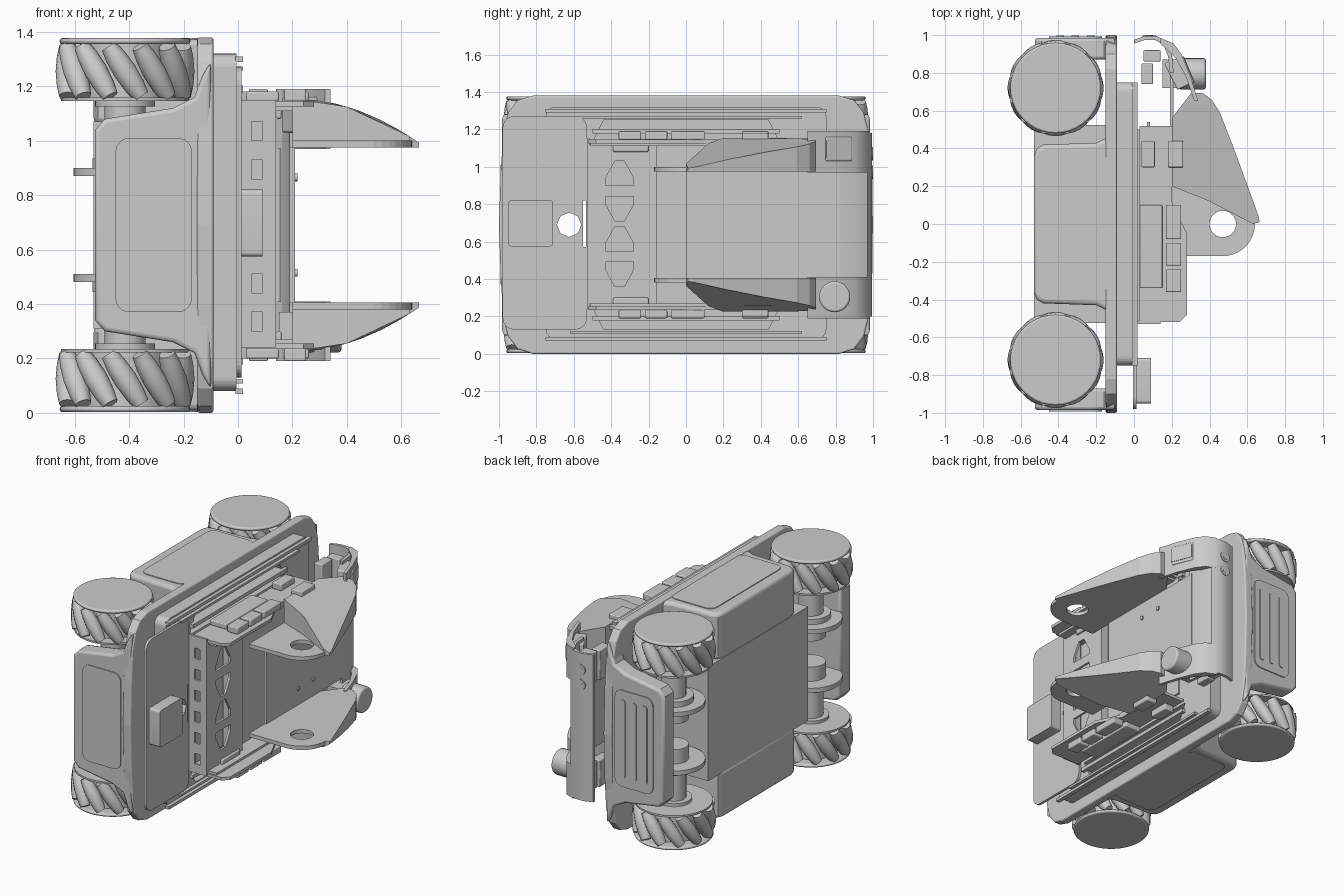
import bpy, bmesh, math
from mathutils import Matrix, Vector

if "Cube" in bpy.data.objects:
    bpy.data.objects.remove(bpy.data.objects["Cube"])

grey = bpy.data.materials.new("plain_grey")
grey.use_nodes = True
GREY = (0.6, 0.6, 0.6, 1)
grey.diffuse_color = GREY
grey.node_tree.nodes["Principled BSDF"].inputs["Base Color"].default_value = GREY
MID = 0.69          # mirror plane height
SIDES = ((1, "upper"), (-1, "lower"))


def finish(name, bm, bevel=0, segs=3):
    bmesh.ops.recalc_face_normals(bm, faces=bm.faces)
    me = bpy.data.meshes.new(name)
    bm.to_mesh(me)
    bm.free()
    me.materials.append(grey)
    ob = bpy.data.objects.new(name, me)
    bpy.context.collection.objects.link(ob)
    bpy.context.view_layer.objects.active = ob
    bpy.ops.object.select_all(action='DESELECT')
    ob.select_set(True)
    bpy.ops.object.shade_smooth_by_angle(angle=math.radians(35))
    if bevel:
        m = ob.modifiers.new("Bevel", 'BEVEL')
        m.width, m.segments, m.limit_method = bevel, segs, 'ANGLE'
        m.angle_limit = math.radians(50)
    return ob


def prism(name, pts, axis, a, b, bevel=0, inset=None):
    """Extrude a 2D outline along an axis; a and b may be functions of the outline point."""
    put = {'x': lambda p, t: (t, *p), 'y': lambda p, t: (p[0], t, p[1]), 'z': lambda p, t: (*p, t)}[axis]
    val = lambda f, p: f(p) if callable(f) else f
    bm = bmesh.new()
    lo = [bm.verts.new(put(p, val(a, p))) for p in pts]
    hi = [bm.verts.new(put(p, val(b, p))) for p in pts]
    bm.faces.new(lo)
    cap = bm.faces.new(hi)
    for i in range(len(pts)):
        j = (i + 1) % len(pts)
        bm.faces.new((lo[i], lo[j], hi[j], hi[i]))
    bmesh.ops.recalc_face_normals(bm, faces=bm.faces)
    if inset:
        bmesh.ops.inset_individual(bm, faces=[cap], thickness=inset, depth=0)
        bmesh.ops.inset_individual(bm, faces=[cap], thickness=0.008, depth=-0.012)
    return finish(name, bm, bevel)


def box(name, x, y, z, bevel=0):
    return prism(name, [(x[0], y[0]), (x[1], y[0]), (x[1], y[1]), (x[0], y[1])], 'z', z[0], z[1], bevel)


def cyl(name, centre, r, depth, axis='z', r2=None, n=40, bevel=0):
    bm = bmesh.new()
    rot = {'z': Matrix(), 'x': Matrix.Rotation(math.pi / 2, 4, 'Y'), 'y': Matrix.Rotation(-math.pi / 2, 4, 'X')}[axis]
    bmesh.ops.create_cone(bm, cap_ends=True, segments=n, radius1=r, radius2=r if r2 is None else r2,
                          depth=depth, matrix=Matrix.Translation(centre) @ rot)
    return finish(name, bm, bevel)


def rounded(y, z, r, n=6):
    """Rounded rectangle outline."""
    c = [(y[1] - r, z[1] - r), (y[0] + r, z[1] - r), (y[0] + r, z[0] + r), (y[1] - r, z[0] + r)]
    return [(cx + r * math.cos((k + i / n) * math.pi / 2), cy + r * math.sin((k + i / n) * math.pi / 2))
            for k, (cx, cy) in enumerate(c) for i in range(n + 1)]


def cut(ob, *cutters):
    ob.data.shade_flat()
    for c in cutters:
        c.data.shade_flat()
        c.hide_render = True
        c.hide_set(True)
        c.display_type = 'WIRE'
        m = ob.modifiers.new("Cut", 'BOOLEAN')
        m.operation, m.object, m.solver = 'DIFFERENCE', c, 'EXACT'


# Mecanum wheels with barrel rollers
def roller_mesh(wx, wy, wz):
    bm = bmesh.new()
    n, segs, half = 12, 12, 0.11
    for k in range(n):
        place = (Matrix.Translation((wx, wy, wz)) @ Matrix.Rotation(2 * math.pi * k / n, 4, 'Z')
                 @ Matrix.Translation((0.212, 0, 0)) @ Matrix.Rotation(math.radians(33), 4, 'X'))
        rings = []
        for t in (-1, -0.6, 0, 0.6, 1):
            r = 0.043 - 0.013 * t * t
            rings.append([bm.verts.new(place @ Vector((r * math.cos(2 * math.pi * i / segs),
                          r * math.sin(2 * math.pi * i / segs), t * half))) for i in range(segs)])
        for r0, r1 in zip(rings, rings[1:]):
            for i in range(segs):
                j = (i + 1) % segs
                bm.faces.new((r0[i], r0[j], r1[j], r1[i]))
        bm.faces.new(rings[0])
        bm.faces.new(rings[-1])
    return bm


WX = -0.415
for s, side in SIDES:
    for e, end in ((-1, "front"), (1, "back")):
        tag, y = f"{end}_{side}", 0.72 * e
        at = lambda d: (WX, y, MID + s * d)
        finish(f"wheel_rollers_{tag}", roller_mesh(WX, y, MID + s * 0.565))
        cyl(f"wheel_hub_{tag}", at(0.565), 0.165, 0.2)
        cyl(f"wheel_inner_disc_{tag}", at(0.462), 0.235, 0.012)
        cyl(f"wheel_cap_{tag}", at(0.676), 0.24, 0.022, bevel=0.01)
        cyl(f"axle_tube_{tag}", at(0.33), 0.075, 0.26)
        cyl(f"axle_flange_{tag}", at(0.445), 0.11, 0.02)
        cyl(f"motor_flange_{tag}", at(0.195), 0.19, 0.03)
        cyl(f"motor_step_{tag}", at(0.225), 0.12, 0.04)
        cyl(f"motor_{tag}", at(0.135), 0.09, 0.1)

# Lower body: belly, side pods and end bumpers
box("belly", (-0.53, -0.1), (-0.525, 0.525), (0.31, 1.07))
pod = [(-0.53, -0.36), (-0.515, -0.4), (-0.48, -0.42), (-0.2, -0.43), (-0.14, -0.46), (-0.1, -0.5)]
pod += [(x, -y) for x, y in reversed(pod)]
for s, side in SIDES:
    prism(f"side_pod_{side}", pod, 'z', MID + s * 0.37, MID + s * 0.682, 0.025)
    prism(f"side_pod_pad_{side}", rounded((-0.46, -0.14), (-0.37, 0.38), 0.05), 'z', MID + s * 0.67, MID + s * 0.687)
half = [(-0.1, 0.6), (-0.13, 0.55), (-0.16, 0.47), (-0.24, 0.43), (-0.49, 0.39), (-0.525, 0.35)]
bumper = [(x, MID + d) for x, d in half] + [(x, MID - d) for x, d in reversed(half)]
for e, end in ((-1, "front"), (1, "back")):
    prism(f"{end}_bumper", bumper, 'y', e * 0.87, e * 0.985, 0.025)
    prism(f"{end}_bumper_panel", rounded((-0.45, -0.17), (0.37, 1.01), 0.05), 'y', e * 0.98, e * 0.992)
for i in range(3):
    x = -0.39 + i * 0.08
    prism(f"bumper_rib_{i}", rounded((x - 0.02, x + 0.02), (0.43, 0.95), 0.018), 'y', 0.985, 0.998)

# Deck with its through hole, slot and side troughs
cable_hole = cyl("cable_hole_cutter", (0, -0.625, MID), 0.065, 1, 'x', n=8)
slot = box("slot_cutter", (-0.5, 0.5), (-0.55, -0.535), (0.57, 0.82))
troughs = [prism(f"trough_cutter_{side}", [(y, MID + s * d) for y, d in ((-0.5, 0.44), (0.5, 0.44), (0.44, 0.56), (-0.44, 0.56))],
                 'x', -0.08, 0.1) for s, side in SIDES]
edge = [(0.82, 0.69), (0.9, 0.665), (0.95, 0.6), (0.975, 0.5), (0.99, 0.3), (1, 0)]
quarter = edge + [(y, -d) for y, d in reversed(edge[:-1])]
outline = [(y, MID + d) for y, d in quarter] + [(-y, MID + d) for y, d in reversed(quarter)]
deck = prism("deck_rim", outline, 'x', -0.15, -0.09, 0.01)
slab = prism("deck_slab", rounded((-0.75, 0.75), (0.08, 1.32), 0.05), 'x', -0.1, -0.005)
cover = prism("front_cover", rounded((-0.98, -0.53), (0.13, 1.27), 0.06), 'x', -0.005, 0.012)
for ob in (deck, slab, cover):
    cut(ob, cable_hole, slot)
cut(slab, *troughs)
prism("front_sensor_box", rounded((-0.95, -0.71), (0.575, 0.82), 0.015), 'x', 0.012, 0.09)

# Inner frame with triangular cutouts
plate = box("frame_top", (0.125, 0.14), (-0.53, -0.16), (0.27, 1.12))
for i, z in enumerate((0.43, 0.61, 0.78, 0.96)):
    f = 1 if i % 2 else -1
    tri = [(-0.43, z - f * 0.06), (-0.43, z - f * 0.02), (-0.38, z + f * 0.07), (-0.33, z + f * 0.07),
           (-0.28, z - f * 0.02), (-0.28, z - f * 0.06)]
    cut(plate, prism(f"triangle_cutter_{i}", tri, 'x', 0.08, 0.2))
face = box("frame_front", (0.01, 0.14), (-0.53, -0.515), (0.24, 1.15))
for i in range(6):
    cut(face, box(f"frame_slot_cutter_{i}", (0.05, 0.09), (-0.6, -0.51), (0.3 + i * 0.14, 0.37 + i * 0.14)))
box("frame_cross_wall", (0.01, 0.14), (-0.17, -0.155), (0.27, 1.12))
box("frame_rear_plate", (0.07, 0.085), (-0.16, 0.54), (0.27, 1.12))

for s, side in SIDES:
    zz = lambda a, b: sorted((MID + s * a, MID + s * b))
    box(f"frame_wall_{side}", (0.01, 0.2), (-0.51, 0.5), zz(0.42, 0.435))
    # Side trays and modules
    tray = [(0.03, -0.52), (0.24, -0.52), (0.28, -0.48), (0.28, -0.05), (0.2, 0.12), (0.2, 0.52), (0.03, 0.52)]
    prism(f"side_tray_{side}", tray, 'z', MID + s * 0.435, MID + s * 0.455)
    for i, (x0, x1, y0, y1, h) in enumerate(((0.03, 0.15, -0.34, 0.1, 0.49), (0.17, 0.25, -0.36, -0.24, 0.5),
                                             (0.17, 0.25, -0.22, -0.1, 0.5), (0.17, 0.25, -0.08, 0.1, 0.5),
                                             (0.04, 0.11, 0.3, 0.44, 0.5), (0.18, 0.26, 0.3, 0.44, 0.49))):
        box(f"tray_module_{side}_{i}", (x0, x1), (y0, y1), zz(0.455, h), 0.006)
    # Long deck rails
    for i, (d, w, l) in enumerate(((0.5, 0.025, 0.5), (0.575, 0.015, 0.62), (0.61, 0.02, 0.75))):
        box(f"deck_rail_{side}_{i}", (-0.08 if i == 0 else -0.01, 0.018), (-l, l), zz(d - w / 2, d + w / 2))
    box(f"frame_tab_{side}", (0.14, 0.16), (-0.39, -0.2), zz(0.39, 0.44), 0.008)
    # Bracket arms with pivot ears
    shell = [(0.2, 0.2), (0.4, 0.12), (0.63, 0), (0.665, 0.01), (0.66, 0.04), (0.595, 0.22), (0.525, 0.41),
             (0.455, 0.59), (0.41, 0.66), (0.36, 0.695), (0.3, 0.69), (0.2, 0.56)]
    arm = prism(f"bracket_arm_{side}", shell, 'z', MID + s * 0.285,
                lambda p: MID + s * (0.465 - 0.75 * (p[0] - 0.2) ** 2))
    arc = [(0.47 + 0.17 * math.cos(a), 0.17 * math.sin(a)) for a in (math.radians(-90 + 10 * i) for i in range(12))]
    ear = prism(f"bracket_ear_{side}", [(0.2, -0.17)] + arc + [(0.45, 0.5), (0.2, 0.5)], 'z', MID + s * 0.285, MID + s * 0.31)
    ear_hole = cyl(f"ear_hole_cutter_{side}", (0.47, 0, MID + s * 0.3), 0.07, 0.2)
    cut(ear, ear_hole)
    cut(arm, ear_hole)
    # Raised corners of the rear cover
    wing = [(0.14, 0.985), (0.21, 0.955), (0.25, 0.9), (0.3, 0.78), (0.34, 0.65),
            (0.32, 0.65), (0.275, 0.78), (0.22, 0.88), (0.14, 0.955)]
    prism(f"rear_wing_{side}", wing, 'z', MID + s * 0.28, MID + s * 0.5)

# Bracket base plate and screws
box("bracket_base", (0.19, 0.21), (0, 0.82), (0.405, 0.975))
for y in (0.33, 0.49):
    for s, side in SIDES:
        cyl(f"base_screw_{side}_{y}", (0.213, y, MID + s * 0.175), 0.014, 0.01, 'x', n=12)

# Rear cover with ports, knob and screen
hull = [(0, 0.975), (0.06, 0.995), (0.12, 0.995), (0.17, 0.97), (0.2, 0.9), (0.21, 0.8),
        (0.19, 0.8), (0.18, 0.89), (0.155, 0.95), (0.11, 0.975), (0.06, 0.975), (0, 0.955)]
prism("rear_cover", hull, 'z', 0.2, 1.18)
for z in (1.07, 0.97):
    cyl(f"rear_port_ring_{z}", (0.08, 0.992, z), 0.036, 0.014, 'y', n=24)
    cyl(f"rear_port_core_{z}", (0.08, 0.994, z), 0.02, 0.012, 'y', n=16)
cyl("stop_knob", (0.31, 0.795, 0.305), 0.083, 0.14, 'x', n=24, bevel=0.012)
box("knob_base", (0.15, 0.26), (0.72, 0.87), (0.24, 0.37))
prism("screen_body", [(0.26, 0.89), (0.318, 0.75), (0.23, 0.71), (0.16, 0.85)], 'z', 1.03, 1.16, 0.008)
prism("screen_glass", [(0.265, 0.886), (0.322, 0.75), (0.316, 0.748), (0.259, 0.884)], 'z', 1.05, 1.14)
for name, z in (("upper", (0.95, 1.15)), ("lower", (0.24, 0.42))):
    box(f"rear_electronics_{name}", (0.04, 0.1), (0.74, 0.85), z, 0.006)
    box(f"rear_connector_{name}", (0.05, 0.14), (0.86, 0.92), z, 0.006)
